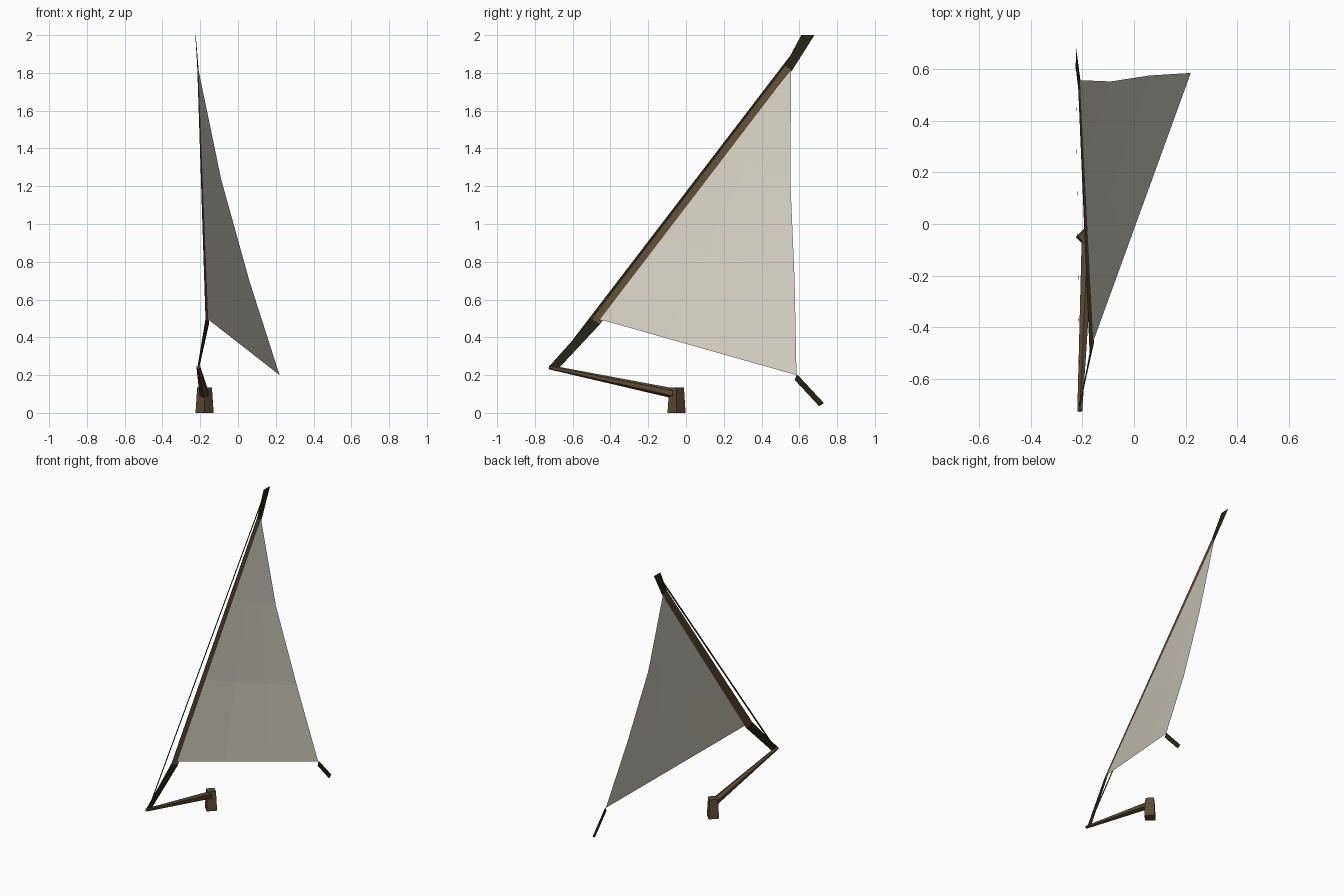
import bpy, bmesh, math
from mathutils import Vector, Matrix

if "Cube" in bpy.data.objects:
    bpy.data.objects.remove(bpy.data.objects["Cube"])


def srgb(r, g, b):
    lin = [((c / 255 + 0.055) / 1.055) ** 2.4 for c in (r, g, b)]
    return (*lin, 1)


def material(name, rgb):
    m = bpy.data.materials.new(name)
    m.diffuse_color = srgb(*rgb)
    m.use_nodes = True
    m.node_tree.nodes["Principled BSDF"].inputs["Base Color"].default_value = m.diffuse_color
    return m


CANVAS = material("canvas", (208, 203, 190))
WOOD = material("brown_wood", (92, 75, 52))
ROPE = material("dark_rope", (38, 36, 20))


def finish(bm, name, mat):
    me = bpy.data.meshes.new(name)
    bm.to_mesh(me)
    bm.free()
    me.materials.append(mat)
    ob = bpy.data.objects.new(name, me)
    bpy.context.collection.objects.link(ob)
    return ob


def sheet(name, left, right, mat, cols=1):
    """Ruled surface between two edges with equal point counts."""
    bm = bmesh.new()
    rows = [[bm.verts.new(Vector(a).lerp(Vector(b), i / cols)) for i in range(cols + 1)]
            for a, b in zip(left, right)]
    for lo, hi in zip(rows, rows[1:]):
        for i in range(cols):
            bm.faces.new((lo[i], lo[i + 1], hi[i + 1], hi[i]))
    bmesh.ops.remove_doubles(bm, verts=bm.verts, dist=0.0005)
    return finish(bm, name, mat)


def taper(name, a, b, r1, r2, sides, mat, turn=0):
    """Tapered prism from a to b."""
    a, b = Vector(a), Vector(b)
    d = b - a
    m = (Matrix.Translation((a + b) / 2) @ d.to_track_quat('Z', 'Y').to_matrix().to_4x4()
         @ Matrix.Rotation(turn, 4, 'Z'))
    bm = bmesh.new()
    bmesh.ops.create_cone(bm, cap_ends=True, segments=sides, radius1=r1, radius2=r2,
                          depth=d.length, matrix=m)
    return finish(bm, name, mat)


# Triangular sail with a hollow trailing edge
tack, head = Vector((-0.158, -0.455, 0.495)), Vector((-0.21, 0.557, 1.82))
luff = [tack.lerp(head, i / 3) for i in range(4)]
leech = [(0.22, 0.585, 0.20), (0.06, 0.575, 0.70), (-0.09, 0.552, 1.24), head]
sheet("sail", luff, leech, CANVAS, 3)

# Flat yard along the leading edge
low_l, low_r = (-0.172, -0.500, 0.497), (-0.154, -0.455, 0.470)
top_l, top_r = (-0.216, 0.524, 1.838), (-0.208, 0.561, 1.812)
sheet("luff_band", [low_l, top_l], [low_r, top_r], WOOD)

# Lines holding the sail corners
sheet("tack_line", [(-0.215, -0.73, 0.24), low_l], [(-0.205, -0.67, 0.24), low_r], ROPE)
sheet("head_line", [top_l, (-0.226, 0.61, 2.0)], [top_r, (-0.224, 0.68, 2.0)], ROPE)
sheet("clew_line", [(0.222, 0.705, 0.035), (0.222, 0.575, 0.175)],
      [(0.222, 0.73, 0.052), (0.222, 0.588, 0.205)], ROPE)

# Straight stay behind the sail
sheet("stay", [(-0.21, -0.712, 0.24), (-0.226, 0.635, 2.0)],
      [(-0.21, -0.697, 0.24), (-0.226, 0.65, 2.0)], ROPE)

# Tapered spar and the post that carries it
taper("spar", (-0.179, -0.05, 0.10), (-0.21, -0.725, 0.242), 0.027, 0.011, 6, WOOD)
taper("post", (-0.177, -0.05, 0), (-0.177, -0.05, 0.135), 0.048, 0.039, 4, WOOD)
